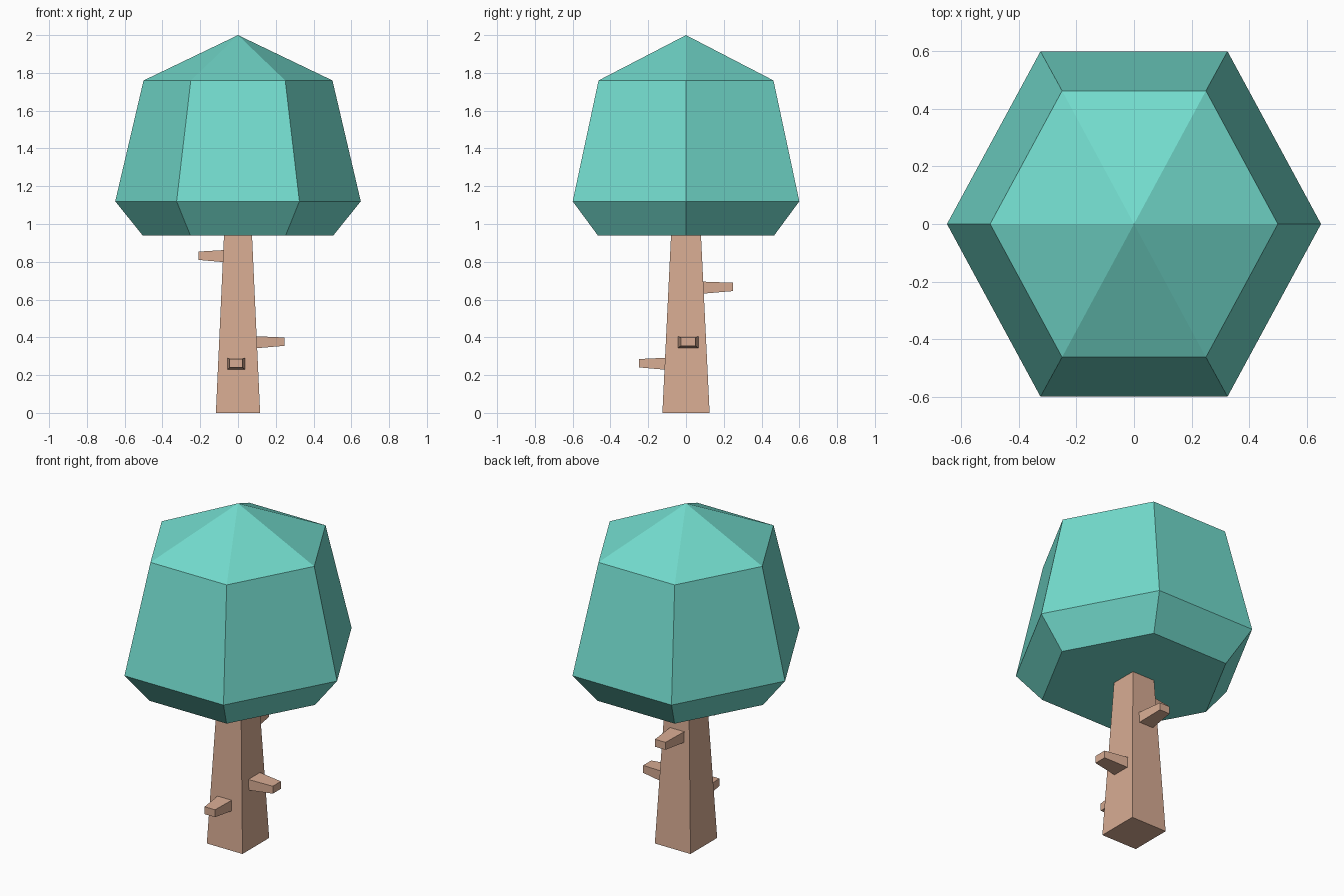
import bpy
from math import cos, sin, pi

if "Cube" in bpy.data.objects:
    bpy.data.objects.remove(bpy.data.objects["Cube"])


def material(name, rgb):
    m = bpy.data.materials.new(name)
    m.diffuse_color = (*rgb, 1)
    m.use_nodes = True
    m.node_tree.nodes["Principled BSDF"].inputs["Base Color"].default_value = m.diffuse_color
    return m


bark = material("bark", (0.68, 0.41, 0.29))
leaf = material("leaf", (0.17, 0.71, 0.61))


def loft(name, rings, mat, apex=None):
    """Skin between equal-sized rings; cap the start, and cap or point the end."""
    n = len(rings[0])
    verts = [p for ring in rings for p in ring]
    faces = [tuple(reversed(range(n)))]
    for r in range(len(rings) - 1):
        for i in range(n):
            j = (i + 1) % n
            faces.append((r * n + i, r * n + j, (r + 1) * n + j, (r + 1) * n + i))
    top = (len(rings) - 1) * n
    if apex:
        verts.append(apex)
        faces += [(top + i, top + (i + 1) % n, len(verts) - 1) for i in range(n)]
    else:
        faces.append(tuple(range(top, top + n)))
    mesh = bpy.data.meshes.new(name)
    mesh.from_pydata(verts, [], faces)
    mesh.materials.append(mat)
    ob = bpy.data.objects.new(name, mesh)
    bpy.context.collection.objects.link(ob)
    return ob


def rect(hx, hy, z):
    return [(-hx, -hy, z), (hx, -hy, z), (hx, hy, z), (-hx, hy, z)]


def hexagon(rx, hy, z):
    return [(rx * cos(i * pi / 3), hy * sin(i * pi / 3) / sin(pi / 3), z) for i in range(6)]


# Tapered square trunk
loft("trunk", [rect(0.117, 0.125, 0), rect(0.074, 0.079, 0.945)], bark)

# Six-sided canopy with a pointed top
loft("canopy", [hexagon(0.505, 0.467, 0.94), hexagon(0.65, 0.6, 1.12),
                hexagon(0.5, 0.463, 1.76)], leaf, apex=(0, 0, 2))


# Tapered branch stubs, one per trunk side
def branch(name, angle, start, end, side, z0, z1, w0, w1):
    """Stub along local +x, turned by angle; side is its sideways offset."""
    def section(x, z, w, h):
        return [(x, side - w, z - h), (x, side + w, z - h),
                (x, side + w, z + h), (x, side - w, z + h)]
    ob = loft(name, [section(start, z0, w0, 0.032), section(end, z1, w1, 0.022)], bark)
    ob.rotation_euler.z = angle


branch("front_branch", -pi / 2, 0.105, 0.25, -0.010, 0.260, 0.263, 0.047, 0.034)
branch("right_branch", 0, 0.092, 0.247, 0.011, 0.374, 0.377, 0.055, 0.038)
branch("back_branch", pi / 2, 0.085, 0.25, 0.006, 0.663, 0.667, 0.047, 0.034)
branch("left_branch", pi, 0.072, 0.21, 0.0, 0.830, 0.832, 0.047, 0.034)
